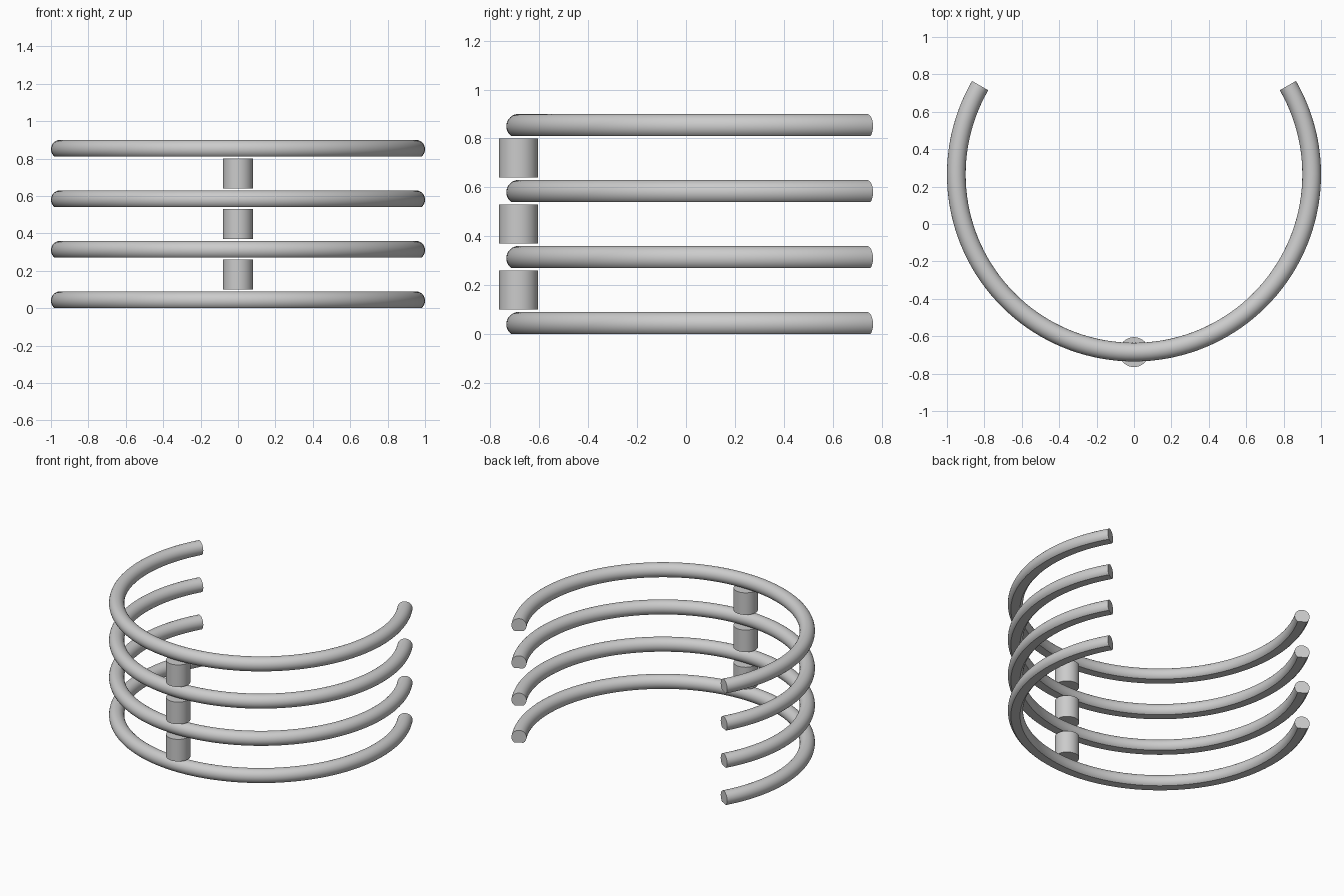
import bpy, bmesh
from math import sin, cos, radians, asin, pi

if "Cube" in bpy.data.objects:
    bpy.data.objects.remove(bpy.data.objects["Cube"])

CY = 0.265          # arc centre in y
R, T = 0.95, 0.05   # arc radius, tube radius
PITCH = 0.27
ZC = 0.04           # tube centre height above its flat underside
SEG = 96


def finish(bm, name):
    bmesh.ops.recalc_face_normals(bm, faces=bm.faces[:])
    me = bpy.data.meshes.new(name)
    bm.to_mesh(me)
    bm.free()
    ob = bpy.data.objects.new(name, me)
    bpy.context.collection.objects.link(ob)
    bpy.ops.object.select_all(action='DESELECT')
    ob.select_set(True)
    bpy.context.view_layer.objects.active = ob
    bpy.ops.object.shade_smooth_by_angle(angle=radians(30))
    return ob


# tube section: circle with its bottom cut flat
a0 = -asin(ZC / T)
N = 28
section = [(T * cos(a0 + (pi - 2 * a0) * i / N), T * sin(a0 + (pi - 2 * a0) * i / N))
           for i in range(N + 1)]


# open ring: section swept through 240 degrees
def open_ring(name, z):
    bm = bmesh.new()
    loops = []
    for s in range(SEG + 1):
        a = radians(150 + 240 * s / SEG)
        loops.append([bm.verts.new(((R + u) * cos(a), CY + (R + u) * sin(a), z + ZC + v))
                      for u, v in section])
    n = len(section)
    for p, q in zip(loops, loops[1:]):
        for i in range(n):
            j = (i + 1) % n
            bm.faces.new((p[i], p[j], q[j], q[i]))
    bm.faces.new(loops[0])
    bm.faces.new(loops[-1])
    return finish(bm, name)


# spacer cylinder between two rings
def spacer(name, z):
    bm = bmesh.new()
    bmesh.ops.create_cone(bm, cap_ends=True, segments=64, radius1=0.08, radius2=0.08, depth=0.16)
    bmesh.ops.translate(bm, verts=bm.verts[:], vec=(0, CY - R, z + 0.08))
    return finish(bm, name)


for k in range(4):
    open_ring(f"open_ring_{k + 1}", k * PITCH)
for k in range(3):
    spacer(f"spacer_{k + 1}", k * PITCH + 0.10)
